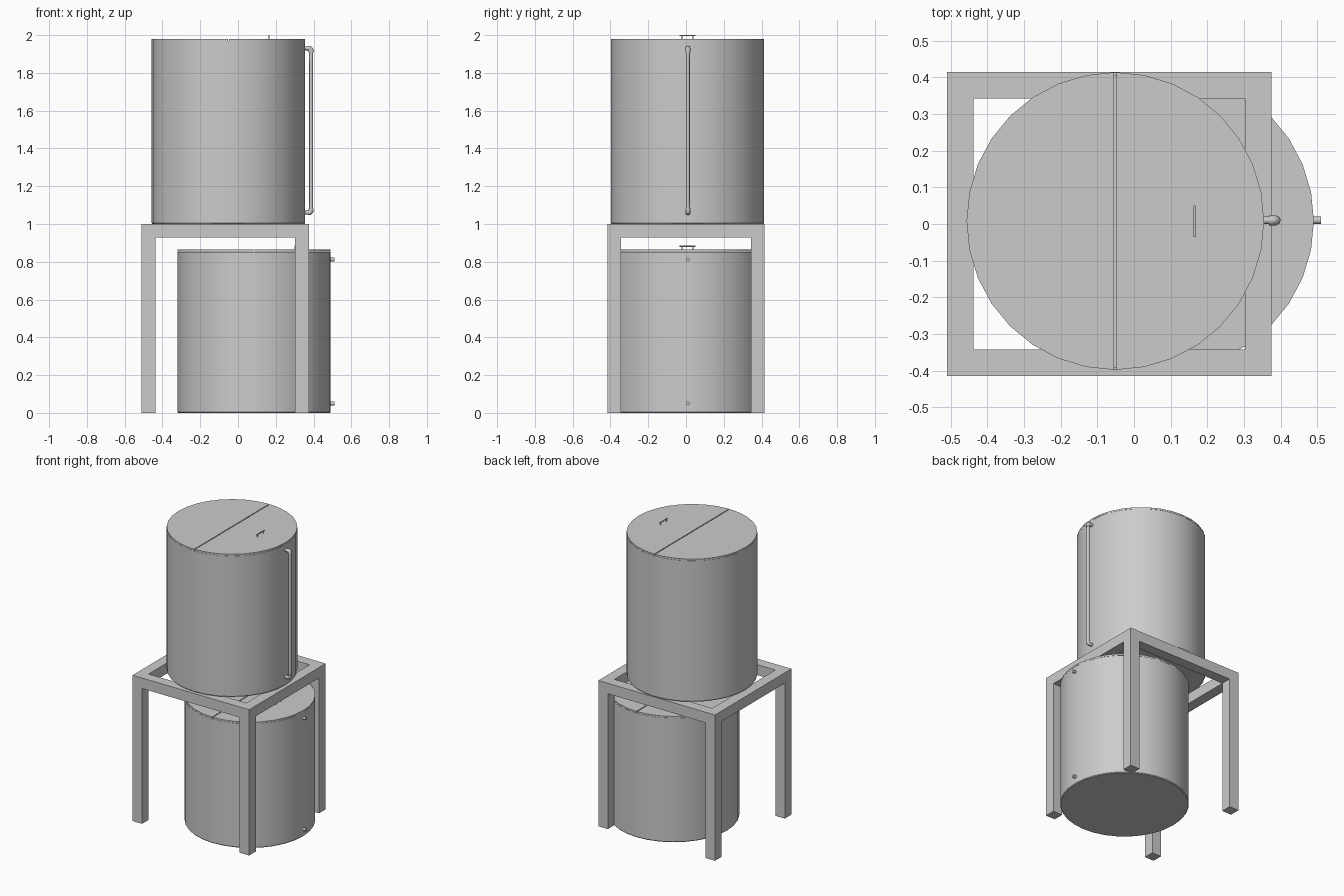
import bpy, bmesh, math
from mathutils import Vector, Matrix

if "Cube" in bpy.data.objects:
    bpy.data.objects.remove(bpy.data.objects["Cube"])

CY = 0.008      # shared tank centre in y
R = 0.406       # tank radius
SIDES = 32


def finish(bm, name, smooth=True):
    bmesh.ops.recalc_face_normals(bm, faces=bm.faces)
    me = bpy.data.meshes.new(name)
    bm.to_mesh(me)
    bm.free()
    ob = bpy.data.objects.new(name, me)
    bpy.context.collection.objects.link(ob)
    if smooth:
        bpy.ops.object.select_all(action='DESELECT')
        ob.select_set(True)
        bpy.context.view_layer.objects.active = ob
        bpy.ops.object.shade_smooth_by_angle(angle=math.radians(35))
    return ob


def add_box(bm, lo, hi):
    lo, hi = Vector(lo), Vector(hi)
    m = Matrix.Translation((lo + hi) / 2) @ Matrix.Diagonal((*(hi - lo), 1))
    bmesh.ops.create_cube(bm, size=1, matrix=m)


def rod(name, points, r, sides=12):
    cu = bpy.data.curves.new(name, 'CURVE')
    cu.dimensions = '3D'
    cu.bevel_depth = r
    cu.bevel_resolution = sides // 4 - 1
    cu.use_fill_caps = True
    sp = cu.splines.new('POLY')
    sp.points.add(len(points) - 1)
    for p, co in zip(sp.points, points):
        p.co = (*co, 1)
    ob = bpy.data.objects.new(name, cu)
    bpy.context.collection.objects.link(ob)
    return ob


def tank(name, cx, z0, z1):
    # Open shell turned from a wall profile
    lid_t = 0.011
    rim = z1 - lid_t - 0.001
    profile = [(R - 0.004, z0), (R, z0 + 0.005), (R, rim), (R - 0.008, rim), (R - 0.008, z0 + 0.01)]
    bm = bmesh.new()
    rings = []
    for r, z in profile:
        rings.append([bm.verts.new((cx + r * math.cos(a), CY + r * math.sin(a), z))
                      for a in (2 * math.pi * i / SIDES for i in range(SIDES))])
    for a, b in zip(rings, rings[1:]):
        for i in range(SIDES):
            j = (i + 1) % SIDES
            bm.faces.new((a[i], a[j], b[j], b[i]))
    bm.faces.new(rings[0])
    bm.faces.new(rings[-1])
    finish(bm, name + "_shell")

    # Two half-round lids with a narrow gap
    gap = 0.003
    for side, label in ((1, "right"), (-1, "left")):
        bm = bmesh.new()
        pts = [(side * gap, -R)]
        for i in range(1, SIDES // 2):
            a = -math.pi / 2 + 2 * math.pi * i / SIDES
            pts.append((side * R * math.cos(a), R * math.sin(a)))
        pts.append((side * gap, R))
        f = bm.faces.new([bm.verts.new((cx + x, CY + y, z1 - lid_t)) for x, y in pts])
        ext = bmesh.ops.extrude_face_region(bm, geom=[f])
        bmesh.ops.translate(bm, vec=(0, 0, lid_t),
                            verts=[v for v in ext['geom'] if isinstance(v, bmesh.types.BMVert)])
        finish(bm, f"{name}_lid_{label}")

    # Lid handle: two posts and a grip
    hx = cx + 0.216
    rod(name + "_handle_grip", [(hx, CY - 0.043, z1 + 0.0175), (hx, CY + 0.043, z1 + 0.0175)], 0.003)
    for s in (-1, 1):
        rod(f"{name}_handle_post_{'back' if s > 0 else 'front'}",
            [(hx, CY + s * 0.03, z1 - 0.002), (hx, CY + s * 0.03, z1 + 0.0175)], 0.003)


# Stand: four legs and a rectangular top frame
X0, X1, Y, B = -0.51, 0.375, 0.415, 0.072
for sx, x in (("left", X0), ("right", X1 - B)):
    for sy, y in (("front", -Y), ("back", Y - B)):
        bm = bmesh.new()
        add_box(bm, (x, y, 0), (x + B, y + B, 1 - B))
        finish(bm, f"leg_{sy}_{sx}", False)
bm = bmesh.new()
rect = [(X0, -Y), (X1, -Y), (X1, Y), (X0, Y)]
inner = [(X0 + B, -Y + B), (X1 - B, -Y + B), (X1 - B, Y - B), (X0 + B, Y - B)]
loops = [[bm.verts.new((*p, z)) for p in pts]
         for pts, z in ((rect, 1 - B), (rect, 1), (inner, 1), (inner, 1 - B))]
for k in range(4):
    a, b = loops[k], loops[(k + 1) % 4]
    for i in range(4):
        j = (i + 1) % 4
        bm.faces.new((a[i], a[j], b[j], b[i]))
finish(bm, "stand_top_frame", False)

# Tanks
UX, LX = -0.051, 0.085
tank("upper_tank", UX, 1.0, 1.98)
tank("lower_tank", LX, 0.0, 0.865)

# Level tube on the upper tank, with elbow fittings
TX, TY = 0.387, CY + 0.002
z_lo, z_hi = 1.06, 1.93
rod("level_tube", [(TX, TY, z_lo + 0.01), (TX, TY, z_hi - 0.01)], 0.01)
for label, z, d in (("bottom", z_lo, 1), ("top", z_hi, -1)):
    rod(f"level_tube_stub_{label}", [(UX + R - 0.01, TY, z), (TX - 0.01, TY, z)], 0.0105)
    bend = 0.012
    arc = [(TX - bend + bend * math.sin(a), TY, z + d * bend * (1 - math.cos(a)))
           for a in (math.pi / 2 * i / 5 for i in range(6))]
    rod(f"level_tube_elbow_{label}",
        [(TX - 0.018, TY, z)] + arc + [(TX, TY, z + d * 0.022)], 0.0135)

# Pipe outlets on the lower tank
for label, z in (("bottom", 0.05), ("top", 0.812)):
    rod(f"outlet_{label}", [(LX + R - 0.01, TY, z), (0.51, TY, z)], 0.0105)
